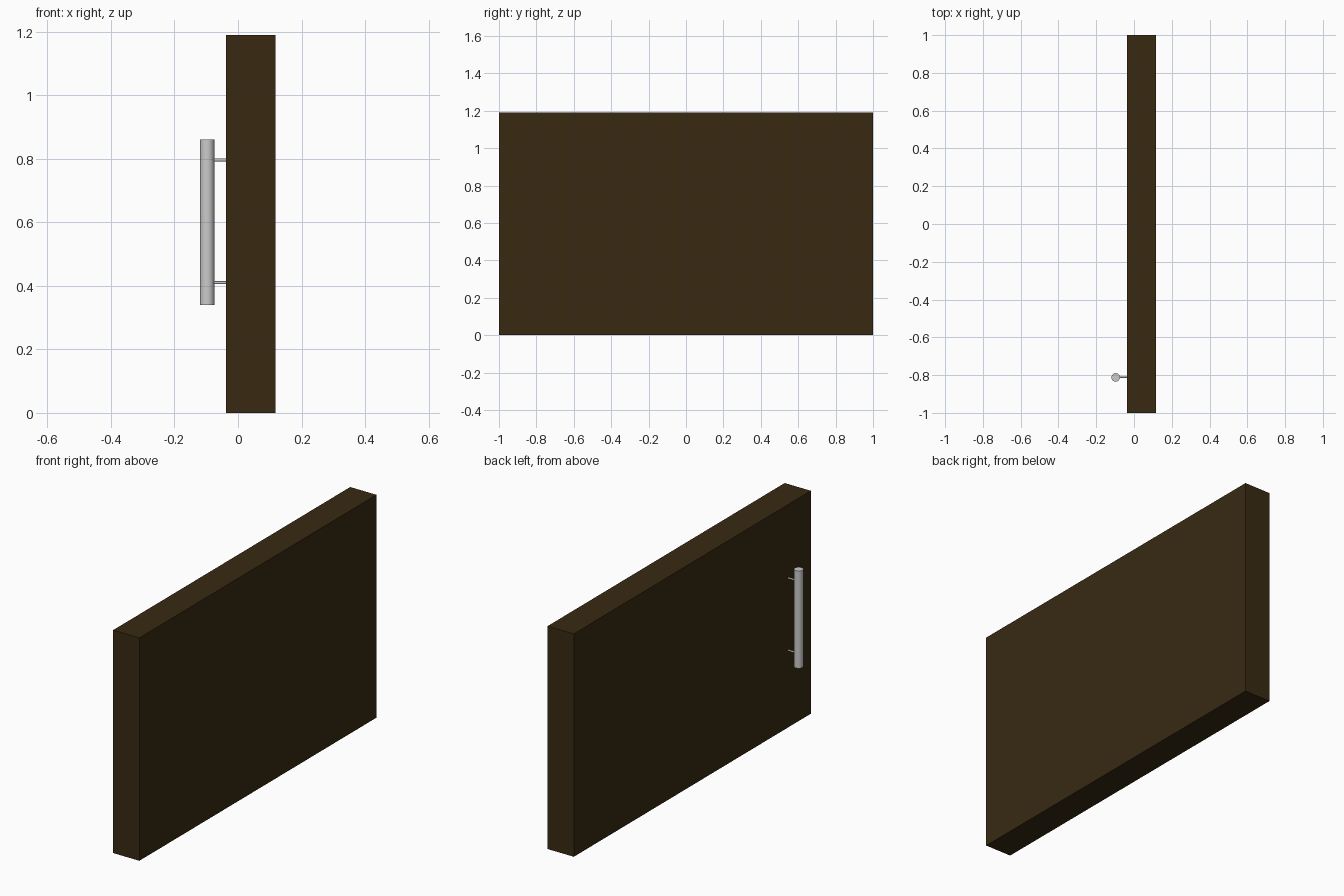
import bpy
from math import radians

if "Cube" in bpy.data.objects:
    bpy.data.objects.remove(bpy.data.objects["Cube"])

HANDLE_X, HANDLE_Y = -0.097, -0.812


def rod(name, radius, length, location, rotation=(0, 0, 0), sides=32):
    bpy.ops.mesh.primitive_cylinder_add(vertices=sides, radius=radius, depth=length,
                                        location=location, rotation=rotation)
    obj = bpy.context.object
    obj.name = name
    bpy.ops.object.shade_smooth_by_angle(angle=radians(30))
    return obj


# Solid door panel
bpy.ops.mesh.primitive_cube_add(size=1, location=(0.04, 0, 0.595))
panel = bpy.context.object
panel.name = "door_panel"
panel.scale = (0.155, 2.0, 1.19)
bpy.ops.object.transform_apply(location=False, rotation=False, scale=True)
wood = bpy.data.materials.new("dark_wood")
wood.diffuse_color = (0.04, 0.023, 0.006, 1)
wood.use_nodes = True
wood.node_tree.nodes["Principled BSDF"].inputs["Base Color"].default_value = wood.diffuse_color
panel.data.materials.append(wood)

# Vertical handle bar
rod("handle_bar", 0.0225, 0.52, (HANDLE_X, HANDLE_Y, 0.60))

# Two posts joining the bar to the panel
for label, z in (("lower", 0.41), ("upper", 0.796)):
    rod(f"{label}_handle_post", 0.0045, 0.065, (-0.065, HANDLE_Y, z),
        (0, radians(90), 0))
